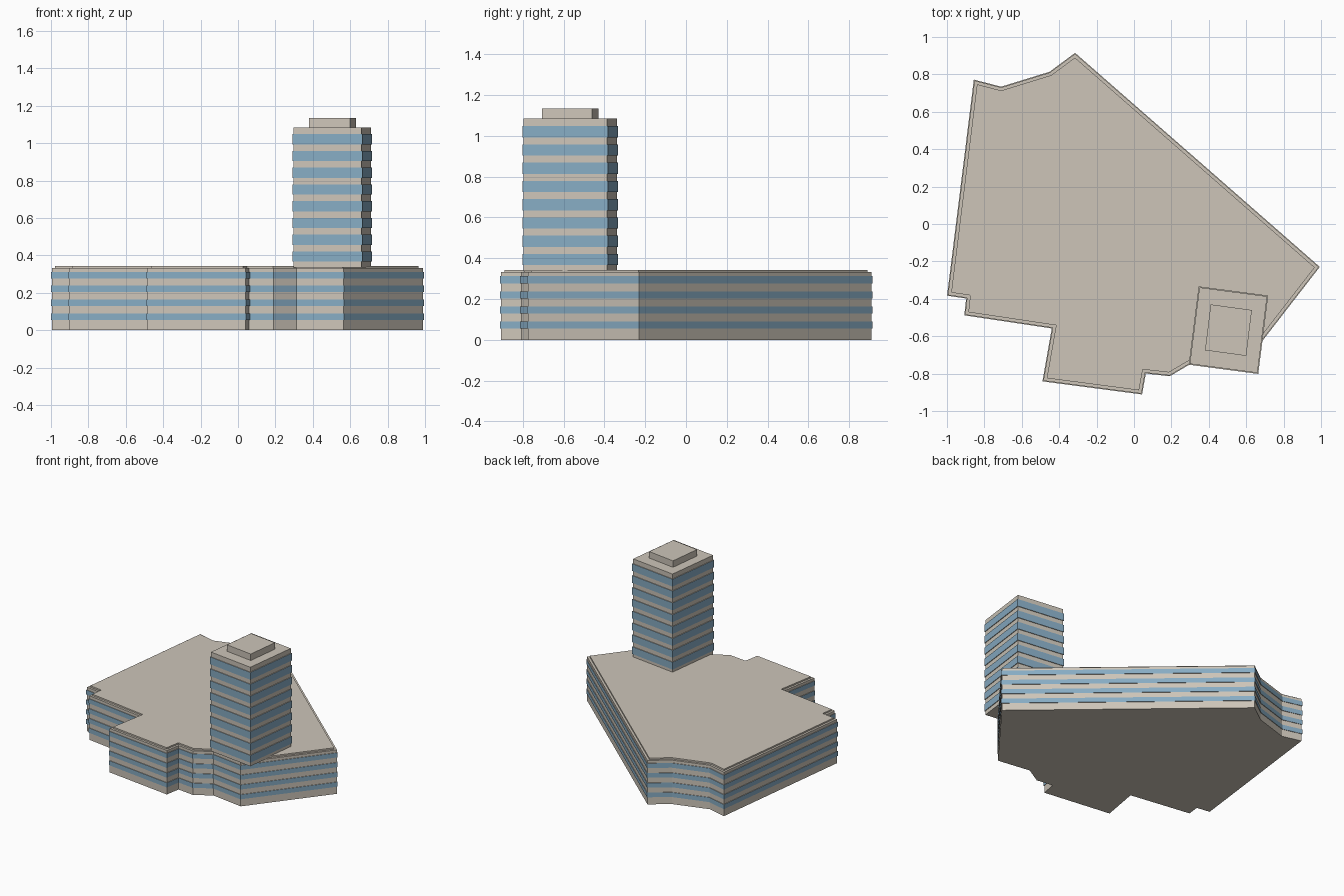
import bpy, bmesh
from mathutils import Vector

if "Cube" in bpy.data.objects:
    bpy.data.objects.remove(bpy.data.objects["Cube"])


def make_material(name, rgb):
    m = bpy.data.materials.new(name)
    m.use_nodes = True
    m.diffuse_color = (*rgb, 1)
    m.node_tree.nodes["Principled BSDF"].inputs["Base Color"].default_value = (*rgb, 1)
    return m


stone = make_material("pale stone", (0.61, 0.56, 0.485))
glass = make_material("blue glass", (0.242, 0.413, 0.552))


def offset(outline, d):
    """Mitred outward offset of a counter-clockwise outline."""
    pts = [Vector(p) for p in outline]
    result = []
    for i, p in enumerate(pts):
        a = (p - pts[i - 1]).normalized()
        b = (pts[(i + 1) % len(pts)] - p).normalized()
        na, nb = Vector((a.y, -a.x)), Vector((b.y, -b.x))
        result.append(p + (na + nb) * d / (1 + na.dot(nb)))
    return result


def loft(name, outline, levels):
    """Stack offset rings; each level is (height, offset, material of faces below)."""
    bm = bmesh.new()
    below = None
    for z, d, mat in levels:
        ring = [bm.verts.new((p.x, p.y, z)) for p in offset(outline, d)]
        if below is None:
            bm.faces.new(ring[::-1])
        else:
            for i in range(len(ring)):
                j = (i + 1) % len(ring)
                bm.faces.new((below[i], below[j], ring[j], ring[i])).material_index = mat
        below = ring
    bm.faces.new(below)
    mesh = bpy.data.meshes.new(name)
    bm.to_mesh(mesh)
    bm.free()
    mesh.materials.append(stone)
    mesh.materials.append(glass)
    obj = bpy.data.objects.new(name, mesh)
    bpy.context.collection.objects.link(obj)
    return obj


def storeys(base, top, first, step, height, count, out):
    """Levels of a wall with projecting ribbon windows."""
    levels = [(base, 0, 0)]
    for k in range(count):
        z = first + k * step
        levels += [(z, 0, 0), (z, out, 0), (z + height, out, 1), (z + height, 0, 0)]
    return levels + [(top, 0, 0)]


# Wide podium with a raised, set-back roof slab
podium = [(-0.995, -0.38), (-0.893, -0.395), (-0.903, -0.485), (-0.435, -0.555),
          (-0.485, -0.838), (0.04, -0.907), (0.06, -0.795), (0.19, -0.81),
          (0.312, -0.738), (0.565, -0.775), (0.988, -0.23), (-0.315, 0.91),
          (-0.45, 0.81), (-0.71, 0.73), (-0.853, 0.767)]
loft("podium", podium,
     storeys(0, 0.332, 0.055, 0.0738, 0.035, 4, 0.004)
     + [(0.332, -0.016, 0), (0.343, -0.016, 0)])

# Tower standing over the podium corner
tower = [(0.298, -0.748), (0.66, -0.796), (0.712, -0.387), (0.35, -0.339)]
loft("tower", tower, storeys(0.336, 1.084, 0.366, 0.0895, 0.055, 8, 0.005))

# Rooftop plant room
plant_room = [(0.38, -0.675), (0.6, -0.705), (0.63, -0.46), (0.41, -0.43)]
loft("plant_room", plant_room, [(1.08, 0, 0), (1.133, 0, 0)])
